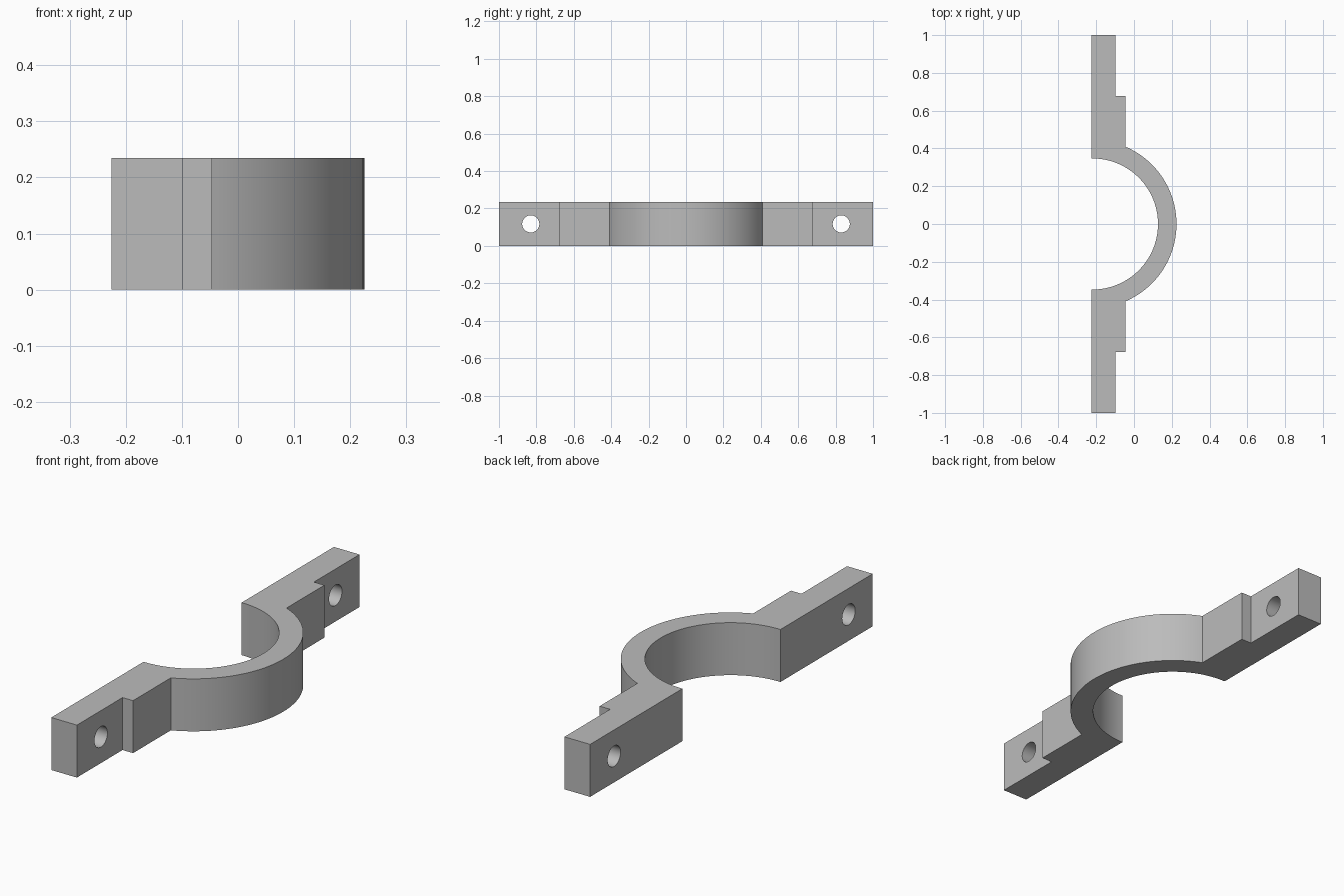
import bpy, bmesh
from math import sin, cos, asin, acos, pi

cube = bpy.data.objects.get("Cube")
if cube:
    bpy.data.objects.remove(cube, do_unlink=True)

HEIGHT = 0.235
BACK, EAR, STEP = -0.225, -0.098, -0.046   # x of the flat faces
CENTRE_X, R_IN, R_OUT = -0.22, 0.347, 0.445
STEP_Y, HOLE_Y, HOLE_R = 0.677, 0.83, 0.046
SEGMENTS = 64

grey = bpy.data.materials.new("grey metal")
grey.use_nodes = True
colour = (0.5, 0.5, 0.5, 1)
grey.diffuse_color = colour
grey.node_tree.nodes["Principled BSDF"].inputs["Base Color"].default_value = colour


def arc(radius, x_end):
    """Arc points from -y to +y, ending where the circle meets x_end."""
    a = acos((x_end - CENTRE_X) / radius)
    return [(CENTRE_X + radius * cos(t), radius * sin(t))
            for t in (-a + 2 * a * i / SEGMENTS for i in range(SEGMENTS + 1))]


# Strap outline: outer arc, stepped ear, inner arc, stepped ear
ear = [(STEP, STEP_Y), (EAR, STEP_Y), (EAR, 1), (BACK, 1)]
outline = (arc(R_OUT, STEP) + ear + arc(R_IN, BACK)[::-1]
           + [(x, -y) for x, y in reversed(ear)])

bm = bmesh.new()
base = bm.faces.new([bm.verts.new((x, y, 0)) for x, y in outline])
top = bmesh.ops.extrude_face_region(bm, geom=[base])["geom"]
bmesh.ops.translate(bm, vec=(0, 0, HEIGHT),
                    verts=[v for v in top if isinstance(v, bmesh.types.BMVert)])
bmesh.ops.recalc_face_normals(bm, faces=bm.faces)
mesh = bpy.data.meshes.new("clamp_strap")
bm.to_mesh(mesh)
bm.free()
mesh.materials.append(grey)
strap = bpy.data.objects.new("clamp_strap", mesh)
bpy.context.collection.objects.link(strap)

# Bolt holes through both ears
bpy.context.view_layer.objects.active = strap
for side, name in ((-1, "front"), (1, "back")):
    bpy.ops.mesh.primitive_cylinder_add(
        vertices=32, radius=HOLE_R, depth=0.4, rotation=(0, pi / 2, 0),
        location=((BACK + EAR) / 2, side * HOLE_Y, HEIGHT / 2))
    cutter = bpy.context.object
    cutter.name = name + "_hole_cutter"
    cutter.data.materials.append(grey)
    cut = strap.modifiers.new(name + "_hole", "BOOLEAN")
    cut.operation, cut.solver, cut.object = "DIFFERENCE", "EXACT", cutter
    bpy.ops.object.select_all(action="DESELECT")
    strap.select_set(True)
    bpy.context.view_layer.objects.active = strap
    bpy.ops.object.modifier_apply(modifier=cut.name)
    bpy.data.objects.remove(cutter, do_unlink=True)

bpy.ops.object.shade_smooth_by_angle(angle=pi / 6)
